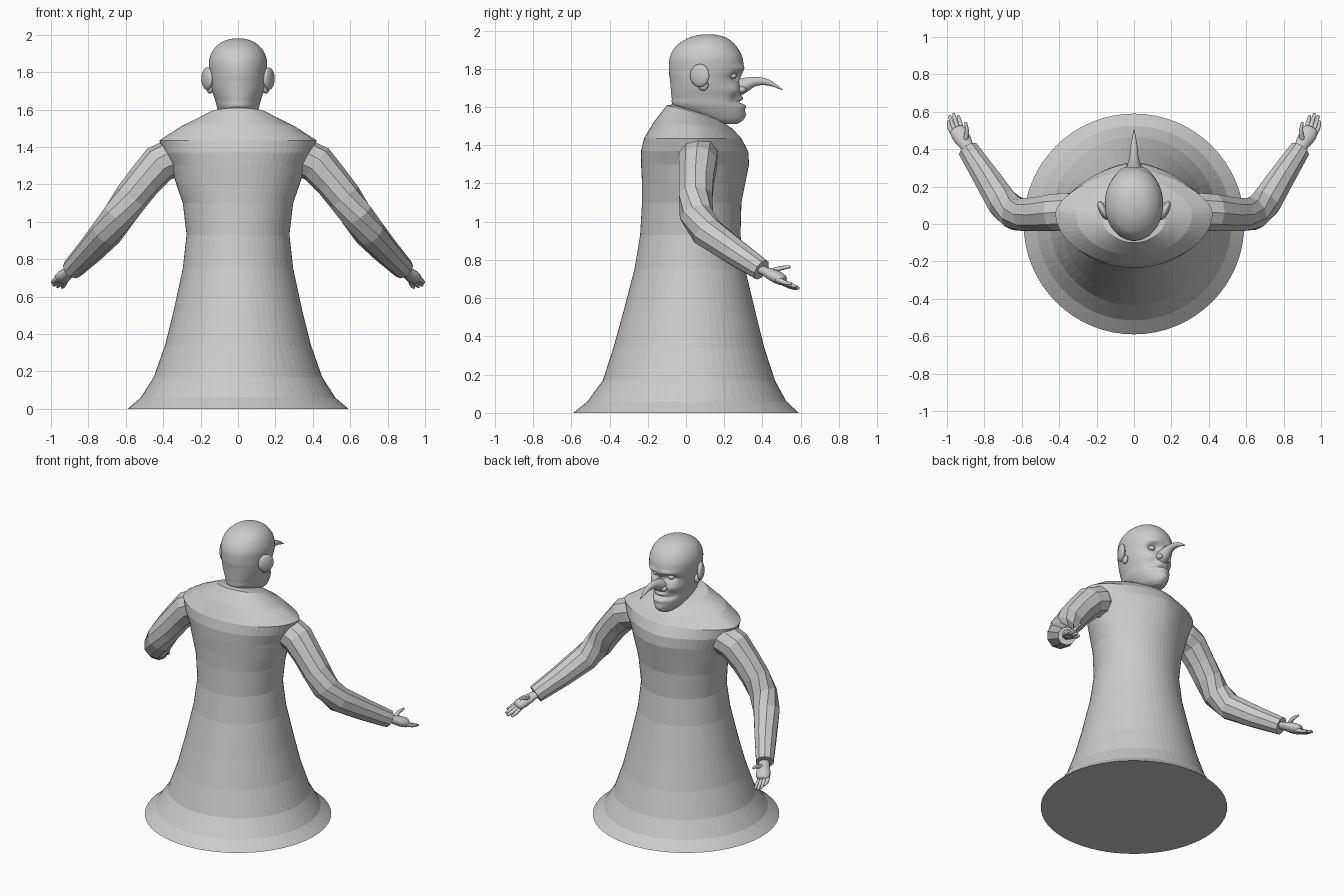
import bpy, bmesh, math
from mathutils import Vector

cube = bpy.data.objects.get("Cube")
if cube:
    bpy.data.objects.remove(cube, do_unlink=True)

grey = bpy.data.materials.new("plain grey")
grey.use_nodes = True
grey.diffuse_color = (0.6, 0.6, 0.6, 1)
grey.node_tree.nodes["Principled BSDF"].inputs["Base Color"].default_value = (0.6, 0.6, 0.6, 1)


def finish(bm, name, smooth):
    """Turn a bmesh into a named object."""
    bmesh.ops.recalc_face_normals(bm, faces=bm.faces)
    for face in bm.faces:
        face.smooth = smooth
    mesh = bpy.data.meshes.new(name)
    bm.to_mesh(mesh)
    bm.free()
    mesh.materials.append(grey)
    obj = bpy.data.objects.new(name, mesh)
    bpy.context.collection.objects.link(obj)
    return obj


def skin(name, rings, smooth):
    """Bridge equal rings of points and cap both ends."""
    bm = bmesh.new()
    loops = [[bm.verts.new(p) for p in ring] for ring in rings]
    n = len(loops[0])
    for low, high in zip(loops, loops[1:]):
        for i in range(n):
            j = (i + 1) % n
            bm.faces.new((low[i], low[j], high[j], high[i]))
    bm.faces.new(loops[0][::-1])
    bm.faces.new(loops[-1])
    return finish(bm, name, smooth)


def section(z, back, front, half, centre, power, tilt, sides):
    """Horizontal cross-section with its own front, back and pointedness."""
    points = []
    for i in range(sides):
        a = 2 * math.pi * i / sides
        c, s = math.cos(a), math.sin(a)
        p = power if s > 0 else 2
        x = half * math.copysign(abs(c) ** (2 / p), c)
        reach = front - centre if s > 0 else centre - back
        y = centre + reach * math.copysign(abs(s) ** (2 / p), s)
        points.append(Vector((x, y, z + tilt * (centre - y))))
    return points


def spline(keys, steps):
    """Smoothly interpolate rows of values."""
    rows = []
    for i in range(len(keys) - 1):
        a, b, c, d = (keys[max(0, min(len(keys) - 1, i + k))] for k in (-1, 0, 1, 2))
        for s in range(steps):
            t = s / steps
            rows.append([q + 0.5 * t * (r - p + t * (2*p - 5*q + 4*r - e + t * (3*(q - r) + e - p)))
                         for p, q, r, e in zip(a, b, c, d)])
    return rows + [list(keys[-1])]


def tube(name, path, sides, smooth, flat=1.0):
    """Tapered tube through rows of x, y, z, radius."""
    points = [Vector(p[:3]) for p in path]
    rings = []
    for i, p in enumerate(points):
        d = (points[min(i + 1, len(points) - 1)] - points[max(i - 1, 0)]).normalized()
        u = d.cross(Vector((0, 0, 1))).normalized()
        v = u.cross(d)
        rings.append([p + path[i][3] * (math.cos(a) * u + flat * math.sin(a) * v)
                      for a in (2 * math.pi * (k + 0.5) / sides for k in range(sides))])
    return skin(name, rings, smooth)


def ball(name, place, size, turn=0):
    bm = bmesh.new()
    bmesh.ops.create_uvsphere(bm, u_segments=24, v_segments=16, radius=1)
    obj = finish(bm, name, True)
    obj.location, obj.scale, obj.rotation_euler.z = place, size, turn
    return obj


# Robe: height, back, front, half width, widest y, front power, tilt
robe = [
    (0, -.59, .59, .59, 0, 2, 0), (.06, -.515, .525, .52, 0, 2, 0),
    (.17, -.435, .465, .45, .01, 2, 0), (.34, -.38, .41, .39, .015, 2, 0),
    (.52, -.33, .365, .345, .02, 2, 0), (.75, -.27, .31, .295, .02, 2, 0),
    (.93, -.24, .285, .275, .025, 2, 0), (1.1, -.23, .29, .295, .03, 2, 0),
    (1.2, -.23, .31, .33, .04, 1.8, 0), (1.3, -.235, .33, .36, .05, 1.7, 0),
    (1.37, -.235, .325, .40, .06, 1.6, 0), (1.435, -.22, .29, .42, .06, 1.6, 0),
    (1.505, -.165, .245, .31, .05, 1.7, .1), (1.57, -.10, .175, .17, .04, 2, .28),
    (1.58, -.07, .14, .11, .04, 2, .3),
]
skin("robe", [section(*row, 64) for row in robe], False)

# Head: height, back, front, half width
head_keys = [
    (1.51, .17, .265, .035), (1.535, .06, .295, .07), (1.6, -.06, .305, .108),
    (1.65, -.075, .29, .122), (1.7, -.08, .285, .138), (1.75, -.085, .285, .147),
    (1.79, -.09, .30, .152), (1.86, -.085, .295, .155), (1.92, -.05, .262, .132),
    (1.96, .01, .215, .088), (1.977, .07, .16, .04), (1.98, .11, .12, .004),
]
head = skin("head", [section(z, b, f, w, (b + f) / 2, 2.1, 0, 96)
                     for z, b, f, w in spline(head_keys, 7)], True)

# Face relief: side offset, height, width, tallness, depth
relief = [
    (.06, 1.762, .034, .022, -.04), (.06, 1.803, .045, .014, .014),
    (.085, 1.69, .035, .028, .016), (.07, 1.635, .025, .03, -.014),
    (0, 1.625, .06, .009, -.022), (0, 1.645, .045, .01, .008),
    (0, 1.603, .045, .012, .01), (0, 1.555, .035, .025, .012),
]
for vert in head.data.vertices:
    x, y, z = vert.co
    if y > .15:
        vert.co.y += sum(d * math.exp(-((abs(x) - fx) / w) ** 2 - ((z - fz) / h) ** 2)
                         for fx, fz, w, h, d in relief)

# Long hooked nose
nose_keys = [(0, .25, 1.69, .045), (0, .30, 1.712, .04), (0, .36, 1.733, .025),
             (0, .43, 1.728, .016), (0, .505, 1.69, .002)]
tube("nose", spline(nose_keys, 5), 20, True)

for side, label in ((1, "left"), (-1, "right")):
    def m(*row):
        return (side * row[0],) + row[1:]

    # Eyes, ears and nostrils
    ball(label + "_eye", m(.058, .244, 1.762), (.024, .02, .017))
    ball(label + "_ear", m(.165, .072, 1.765), (.022, .055, .06), -.45 * side)
    ball(label + "_ear_lobe", m(.15, .09, 1.715), (.018, .028, .03), -.3 * side)
    ball(label + "_nostril", m(.033, .288, 1.69), (.02, .026, .018))

    # Sleeve
    sleeve = [(.27, .06, 1.36, .09), (.35, .065, 1.34, .105), (.42, .062, 1.31, .104),
              (.50, .055, 1.22, .095), (.57, .05, 1.13, .092), (.635, .055, 1.035, .09),
              (.70, .11, .945, .086), (.79, .25, .845, .073), (.885, .395, .748, .058)]
    tube(label + "_sleeve", [m(*p) for p in sleeve], 10, False)

    # Wrist and palm
    palm = [(.86, .36, .765, .03), (.89, .41, .742, .034), (.91, .445, .725, .042),
            (.93, .475, .71, .046), (.945, .505, .695, .04), (.95, .515, .69, .02)]
    tube(label + "_hand", [m(*p) for p in spline(palm, 3)], 16, True, .7)

    # Fingers and thumb: root, knuckle, tip
    fingers = {
        "index": ((.922, .49, .69), (.93, .54, .663), (.94, .58, .648)),
        "middle": ((.938, .495, .69), (.955, .55, .665), (.965, .592, .652)),
        "ring": ((.953, .49, .695), (.975, .54, .672), (.985, .58, .66)),
        "little": ((.963, .475, .70), (.985, .515, .682), (.993, .552, .675)),
        "thumb": ((.905, .44, .735), (.893, .49, .755), (.90, .545, .765)),
    }
    for finger, joints in fingers.items():
        rows = [m(*p, r) for p, r in zip(joints, (.015, .0125, .007))]
        tube(label + "_" + finger, spline(rows, 4), 10, True)
